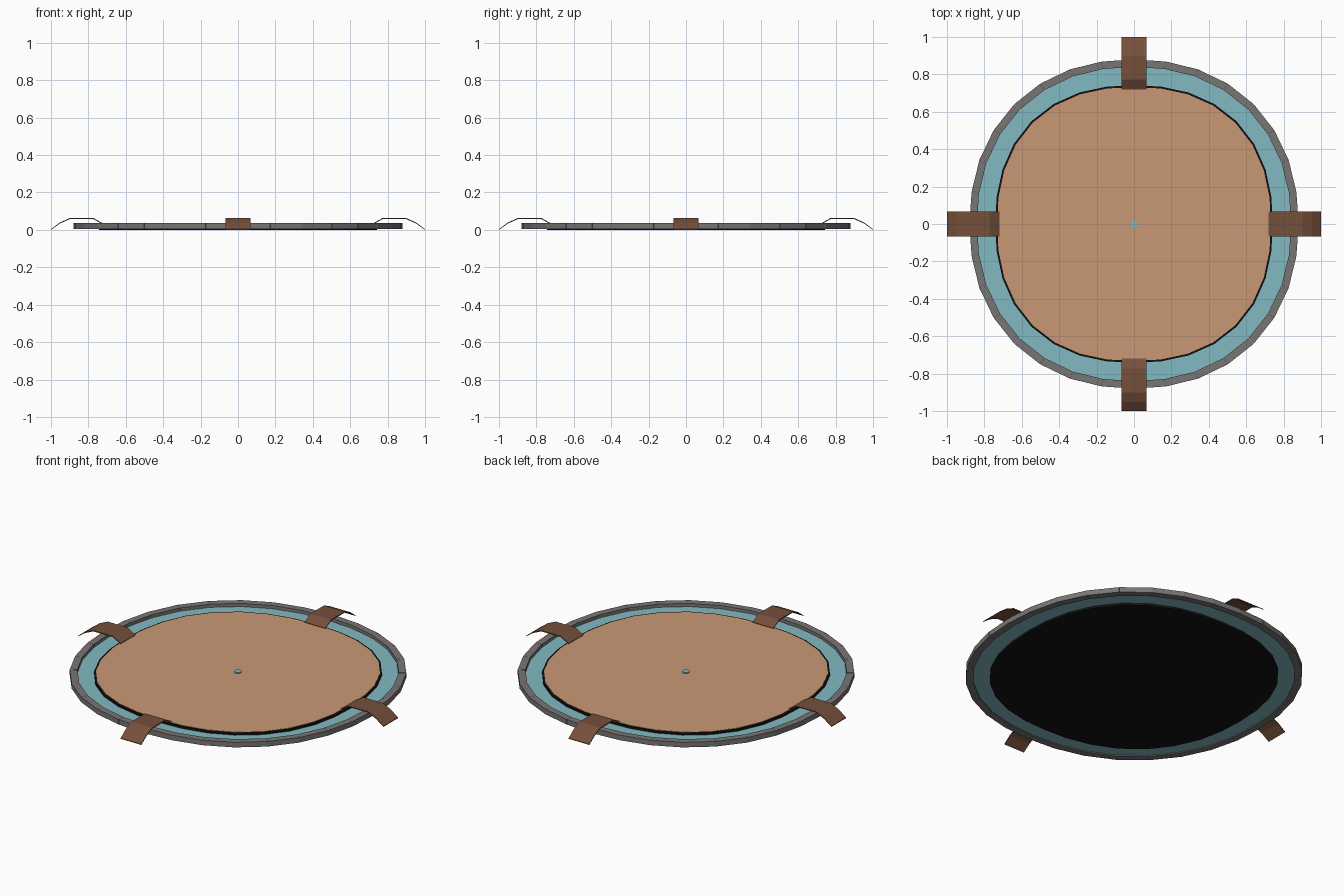
import bpy, math
from mathutils import Matrix

if "Cube" in bpy.data.objects:
    bpy.data.objects.remove(bpy.data.objects["Cube"])

N = 32  # segments around the rounded outline


def mat(name, r, g, b):
    m = bpy.data.materials.new(name)
    lin = [((c / 255 + 0.055) / 1.055) ** 2.4 for c in (r, g, b)]
    m.diffuse_color = (*lin, 1)
    m.use_nodes = True
    m.node_tree.nodes["Principled BSDF"].inputs["Base Color"].default_value = m.diffuse_color
    return m


STONE = mat("stone grey", 120, 118, 117)
TEAL = mat("water teal", 130, 185, 193)
TAN = mat("tan", 201, 153, 117)
BLACK = mat("black", 18, 18, 18)
BROWN = mat("strap brown", 118, 80, 59)


def obj(name, verts, faces, m):
    me = bpy.data.meshes.new(name)
    me.from_pydata(verts, [], faces)
    me.materials.append(m)
    o = bpy.data.objects.new(name, me)
    bpy.context.collection.objects.link(o)
    return o


def outline(r, a, n):
    """Point on a slightly squared circle."""
    c, s = math.cos(a), math.sin(a)
    k = r / (abs(c) ** n + abs(s) ** n) ** (1 / n)
    return k * c, k * s


def disc(name, r, n, z0, z1, m, seg=N):
    pts = [outline(r, 2 * math.pi * i / seg, n) for i in range(seg)]
    v = [(x, y, z0) for x, y in pts] + [(x, y, z1) for x, y in pts]
    f = [tuple(reversed(range(seg))), tuple(range(seg, 2 * seg))]
    f += [(i, (i + 1) % seg, seg + (i + 1) % seg, seg + i) for i in range(seg)]
    return obj(name, v, f, m)


def ring(name, r0, n0, r1, n1, z0, z1, m):
    v, f = [], []
    for i in range(N):
        a = 2 * math.pi * i / N
        for r, n, z in ((r0, n0, z0), (r1, n1, z0), (r1, n1, z1), (r0, n0, z1)):
            v.append((*outline(r, a, n), z))
    for i in range(N):
        j = (i + 1) % N
        f += [(4 * i + k, 4 * j + k, 4 * j + (k + 1) % 4, 4 * i + (k + 1) % 4)[::-1]
              for k in range(4)]
    return obj(name, v, f, m)


# stone rim made of separate blocks with hairline joints
verts, faces = [], []
for i in range(N):
    gap = 0.002
    b = len(verts)
    for z in (0.006, 0.036):
        for r, t in ((0.84, gap), (0.88, gap), (0.88, 1 - gap), (0.84, 1 - gap)):
            p = outline(r, 2 * math.pi * i / N, 2.18)
            q = outline(r, 2 * math.pi * (i + 1) / N, 2.18)
            verts.append((p[0] + (q[0] - p[0]) * t, p[1] + (q[1] - p[1]) * t, z))
    faces += [(b + 3, b + 2, b + 1, b), (b + 4, b + 5, b + 6, b + 7)]
    faces += [(b + k, b + (k + 1) % 4, b + 4 + (k + 1) % 4, b + 4 + k) for k in range(4)]
obj("stone_rim", verts, faces, STONE)

# teal border, black base with tan top, small centre button
ring("teal_border", 0.73, 2.3, 0.842, 2.18, 0.012, 0.017, TEAL)
disc("black_base", 0.742, 2.3, 0.0, 0.029, BLACK)
disc("tan_top", 0.732, 2.3, 0.029, 0.031, TAN)
disc("centre_button", 0.02, 2.0, 0.031, 0.038, TEAL, 8)

# four bent straps over the rim
profile = [(0.72, 0.034), (0.772, 0.063), (0.90, 0.063), (0.952, 0.040), (1.0, 0.004)]
W, T = 0.068, 0.006
for name, turn in (("right", 0), ("back", 1), ("left", 2), ("front", 3)):
    v, f = [], []
    for x, z in profile:
        v += [(x, -W, z - T), (x, W, z - T), (x, W, z), (x, -W, z)]
    v = [(x, y, max(z, 0)) for x, y, z in v]
    for i in range(len(profile) - 1):
        a, b = 4 * i, 4 * i + 4
        f += [(a + k, a + (k + 1) % 4, b + (k + 1) % 4, b + k)[::-1] for k in range(4)]
    e = 4 * (len(profile) - 1)
    f += [(3, 2, 1, 0), (e, e + 1, e + 2, e + 3)]
    o = obj(name + "_strap", v, f, BROWN)
    o.data.transform(Matrix.Rotation(turn * math.pi / 2, 4, 'Z'))

# consistent outward normals
import bmesh
for o in bpy.context.collection.objects:
    bm = bmesh.new()
    bm.from_mesh(o.data)
    bmesh.ops.recalc_face_normals(bm, faces=bm.faces)
    bm.to_mesh(o.data)
    bm.free()
